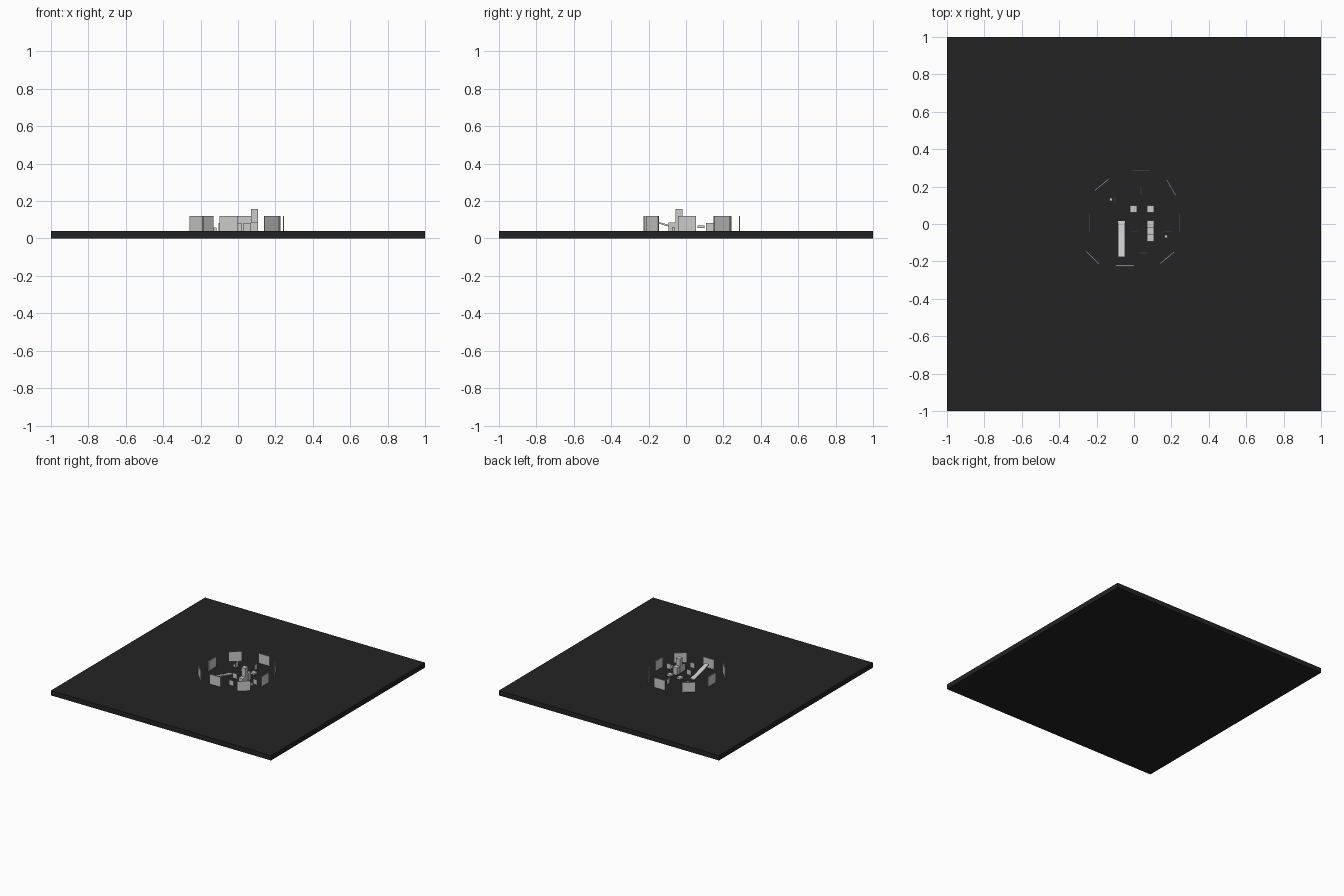
import bpy
from math import radians

if "Cube" in bpy.data.objects:
    bpy.data.objects.remove(bpy.data.objects["Cube"])

dark = bpy.data.materials.new("dark_floor")
dark.diffuse_color = (0.016, 0.017, 0.016, 1)
dark.use_nodes = True
dark.node_tree.nodes["Principled BSDF"].inputs["Base Color"].default_value = dark.diffuse_color


def box(name, center, size, z0, z1, angle=0):
    """Box spanning z0..z1, turned about z."""
    bpy.ops.mesh.primitive_cube_add(
        size=1, location=(center[0], center[1], (z0 + z1) / 2),
        rotation=(0, 0, radians(angle)))
    ob = bpy.context.object
    ob.name = name
    ob.scale = (size[0], size[1], z1 - z0)
    bpy.ops.object.transform_apply(location=False, rotation=False, scale=True)
    return ob


FLOOR = 0.04

# Floor slab
box("floor_slab", (0, 0), (2, 2), 0, FLOOR).data.materials.append(dark)

# Outer ring of upright panels: x, y, angle
for x, y, a in [(0.037, 0.287, 0), (0.20, 0.192, -60), (0.243, 0.005, 90),
                (0.178, -0.18, 40), (-0.05, -0.223, 0), (-0.222, -0.18, -45),
                (-0.237, 0.005, 90), (-0.172, 0.21, 39)]:
    box("ring_panel", (x, y), (0.098, 0.006), FLOOR, 0.12, a)

# Small inner screens
for x, y, a in [(0, -0.039, 0), (0.183, -0.039, 0), (0.05, -0.155, 0),
                (0.037, 0.18, 90), (-0.102, 0.128, 90)]:
    box("small_screen", (x, y), (0.04, 0.004), FLOOR, 0.082, a)

# Little cubes
for x, y in [(-0.123, 0.131), (0.172, -0.067)]:
    box("little_cube", (x, y), (0.016, 0.016), FLOOR, 0.06)

# Raised square plates
for x in (-0.003, 0.088):
    box("square_plate", (x, 0.081), (0.037, 0.037), 0.055, 0.07)

# Stepped tower of three blocks
for y, top in [(-0.075, 0.085), (-0.038, 0.157), (0.001, 0.1)]:
    box("tower_block", (0.088, y), (0.037, 0.0375), FLOOR, top)

# Sloping ramp, extruded from a side profile (y, z)
profile = [(-0.176, 0.097), (-0.11, 0.078), (-0.05, 0.06), (0.017, 0.046)]
outline = profile + [(y, z - 0.009) for y, z in reversed(profile)]
n = len(outline)
verts = [(x, y, z) for x in (-0.086, -0.049) for y, z in outline]
faces = [tuple(range(n))[::-1], tuple(range(n, 2 * n))]
faces += [(i, (i + 1) % n, n + (i + 1) % n, n + i) for i in range(n)]
mesh = bpy.data.meshes.new("ramp")
mesh.from_pydata(verts, [], faces)
ramp = bpy.data.objects.new("ramp", mesh)
bpy.context.collection.objects.link(ramp)
bpy.context.view_layer.objects.active = ramp
bpy.ops.object.select_all(action='DESELECT')
ramp.select_set(True)
bpy.ops.object.mode_set(mode='EDIT')
bpy.ops.mesh.select_all(action='SELECT')
bpy.ops.mesh.normals_make_consistent(inside=False)
bpy.ops.object.mode_set(mode='OBJECT')
